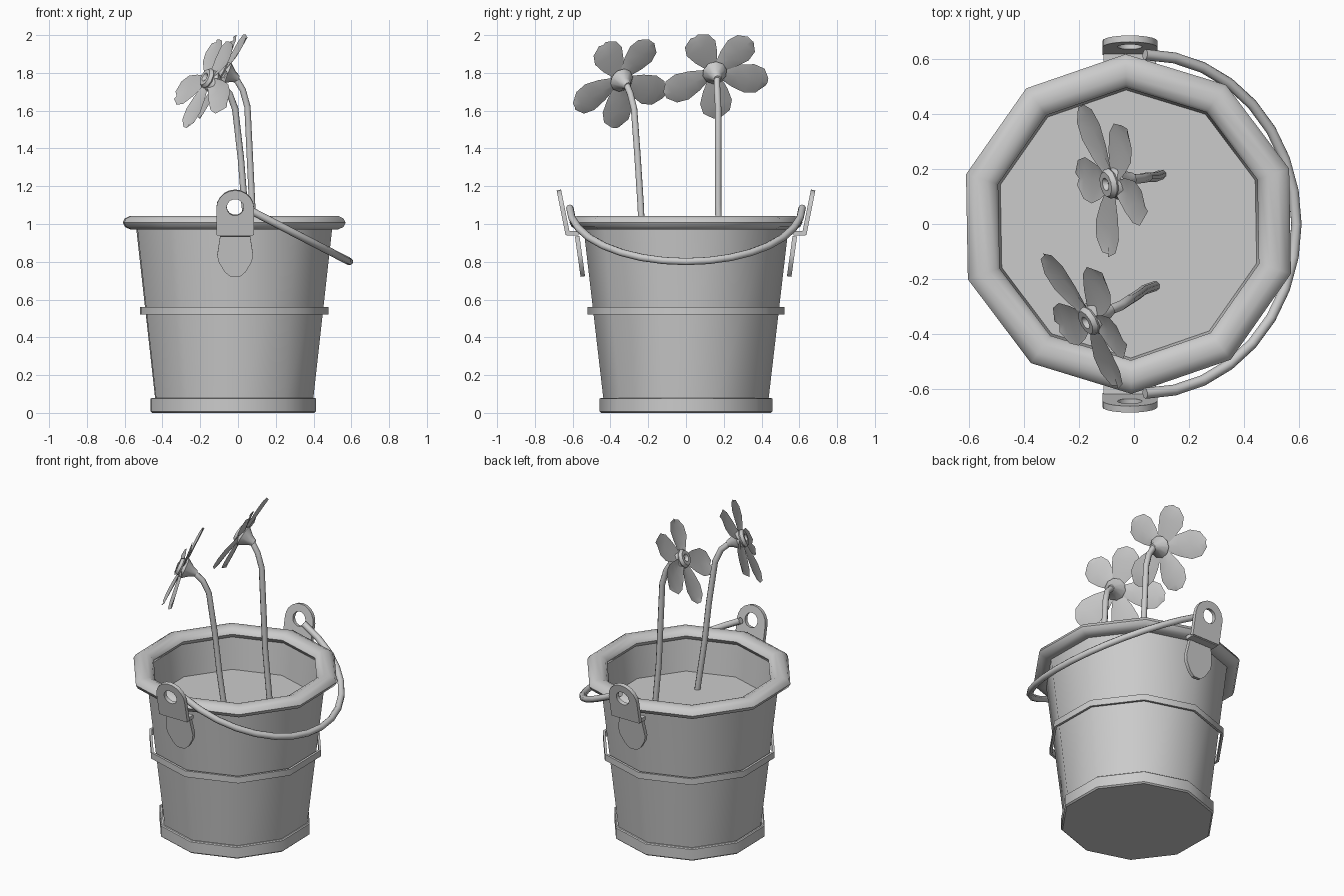
import bpy, bmesh
from math import sin, cos, pi, radians
from mathutils import Vector, Matrix

if "Cube" in bpy.data.objects:
    bpy.data.objects.remove(bpy.data.objects["Cube"])

CX = -0.02


def finish(name, bm, angle=40):
    bmesh.ops.recalc_face_normals(bm, faces=bm.faces)
    me = bpy.data.meshes.new(name)
    bm.to_mesh(me)
    bm.free()
    ob = bpy.data.objects.new(name, me)
    bpy.context.collection.objects.link(ob)
    smooth(ob, angle)
    return ob


def smooth(ob, angle=40):
    bpy.ops.object.select_all(action='DESELECT')
    ob.select_set(True)
    bpy.context.view_layer.objects.active = ob
    if ob.type == 'CURVE':
        bpy.ops.object.convert(target='MESH')
    bpy.ops.object.shade_smooth_by_angle(angle=radians(angle))


def lathe(name, prof, n=10, closed=False, matrix=None, cap=False):
    """Spin a (radius, z) profile into n flat sides."""
    bm = bmesh.new()
    rings = [[bm.verts.new((r * cos(radians(91) + 2 * pi * i / n),
                            r * sin(radians(91) + 2 * pi * i / n), z))
              for i in range(n)] for r, z in prof]
    pairs = list(zip(rings, rings[1:])) + ([(rings[-1], rings[0])] if closed else [])
    for a, b in pairs:
        for i in range(n):
            j = (i + 1) % n
            bm.faces.new((a[i], a[j], b[j], b[i]))
    if cap:
        bm.faces.new(rings[0])
        bm.faces.new(rings[-1])
    bm.transform(matrix or Matrix.Translation((CX, 0, 0)))
    return finish(name, bm)


def oval(r, z, a, b, n):
    return [(r + a * cos(2 * pi * i / n), z + b * sin(2 * pi * i / n)) for i in range(n)]


def tube(name, pts, radius):
    cu = bpy.data.curves.new(name, 'CURVE')
    cu.dimensions = '3D'
    cu.bevel_depth = radius
    cu.bevel_resolution = 2
    cu.use_fill_caps = True
    sp = cu.splines.new('POLY')
    sp.points.add(len(pts) - 1)
    for p, co in zip(sp.points, pts):
        p.co = (*co, 1)
    ob = bpy.data.objects.new(name, cu)
    bpy.context.collection.objects.link(ob)
    smooth(ob, 50)


def plate(name, outlines, origin, up, half):
    """Filled flat outline (later outlines are holes) standing along 'up'."""
    cu = bpy.data.curves.new(name, 'CURVE')
    cu.dimensions = '2D'
    cu.fill_mode = 'BOTH'
    cu.extrude = half
    for pts in outlines:
        sp = cu.splines.new('POLY')
        sp.points.add(len(pts) - 1)
        for p, co in zip(sp.points, pts):
            p.co = (*co, 0, 1)
        sp.use_cyclic_u = True
    ob = bpy.data.objects.new(name, cu)
    bpy.context.collection.objects.link(ob)
    x, y = Vector((1, 0, 0)), Vector(up).normalized()
    ob.matrix_world = Matrix.Translation(origin) @ Matrix((x, y, x.cross(y))).transposed().to_4x4()
    smooth(ob, 35)


# Bucket shell with inner wall, soil, rim
lathe("bucket_body", [(0.43, 0.01), (0.545, 1.0), (0.51, 1.0), (0.485, 0.77)])
lathe("soil", [(0.487, 0.785), (0.485, 0.77)], cap=True)
lathe("rim", oval(0.556, 1.007, 0.061, 0.038, 10), closed=True)
# Hoops standing slightly off the shell
lathe("middle_hoop", [(0.507, 0.52), (0.522, 0.52), (0.522, 0.56), (0.507, 0.56)], closed=True)
shift = Matrix.Translation((CX - 0.005, 0, 0))
lathe("base_hoop", [(0.44, 0.01), (0.448, 0.0), (0.457, 0.008), (0.457, 0.075),
                    (0.451, 0.08), (0.44, 0.08)], closed=True, matrix=shift)
lathe("bucket_floor", [(0.448, 0.0), (0.445, 0.012)], cap=True, matrix=shift)

# Handle lugs, mirrored front and back
arch = [(-0.1, 0), (0.1, 0)] + [(0.1 * cos(pi * i / 10), 0.14 + 0.1 * sin(pi * i / 10)) for i in range(11)]
hole = [(0.045 * cos(pi * i / 7), 0.148 + 0.045 * sin(pi * i / 7)) for i in range(14)]
half_tongue = [(0.08, 0), (0.095, -0.1), (0.088, -0.135), (0.055, -0.19), (0.025, -0.215)]
tongue = half_tongue + [(-x, z) for x, z in reversed(half_tongue)]
for s, side in ((-1, "front"), (1, "back")):
    plate(side + "_lug_ear", [arch, hole], (-0.015, s * 0.626, 0.945), (0, s * 0.2, 1), 0.012)
    plate(side + "_lug_tongue", [tongue], (-0.015, s * 0.576, 0.935), (0, s * 0.14, 1), 0.012)
    bm = bmesh.new()
    bmesh.ops.create_cube(bm, size=1)
    bm.transform(Matrix.Translation((-0.015, s * 0.6, 0.95)) @ Matrix.Diagonal((0.19, 0.064, 0.024, 1)))
    finish(side + "_lug_step", bm)

# Swinging handle
tube("handle", [(0.04 + 0.55 * cos(t), 0.615 * sin(t), 1.085 - 0.284 * cos(t))
                for t in [pi * (i / 16 - 0.5) for i in range(17)]], 0.02)


def flower(tag, stem, centre, normal, tips):
    c, n = Vector(centre), Vector(normal).normalized()
    tube(tag + "_stem", stem + [tuple(c - n * 0.07)], 0.018)
    m = Matrix.Translation(c) @ n.to_track_quat('Z', 'Y').to_matrix().to_4x4()
    lathe(tag + "_calyx", [(0.02, -0.085), (0.032, -0.055), (0.066, -0.01), (0.05, 0.008)], 10, matrix=m, cap=True)
    lathe(tag + "_centre", oval(0.035, 0.015, 0.022, 0.02, 6), 10, True, m)
    # Petals: single cupped sheets
    bm = bmesh.new()
    for tip in tips:
        d = Vector(tip) - c
        side = n.cross(d).normalized()
        rows = []
        for t, w in ((0.12, 0.03), (0.4, 0.066), (0.66, 0.086), (0.87, 0.072), (1.0, 0.022)):
            rows.append([bm.verts.new(c + d * t + side * w * k + n * (0.012 * abs(k) - 0.006))
                         for k in (-1, 0, 1)])
        for a, b in zip(rows, rows[1:]):
            for k in (0, 1):
                bm.faces.new((a[k], a[k + 1], b[k + 1], b[k]))
    finish(tag + "_petals", bm)


flower("back_flower",
       [(0.1, 0.18, 0.77), (0.075, 0.17, 1.1), (0.063, 0.17, 1.35), (0.05, 0.17, 1.62), (0.025, 0.165, 1.71)],
       (-0.075, 0.15, 1.805), (-1, -0.22, 0.51),
       [(-0.19, 0.43, 1.75), (-0.03, 0.345, 1.975), (0.045, 0.045, 1.99), (-0.1, -0.11, 1.68), (-0.205, 0.165, 1.56)])
flower("front_flower",
       [(0.078, -0.225, 0.77), (0.035, -0.24, 1.1), (0.015, -0.256, 1.35), (-0.015, -0.275, 1.61), (-0.045, -0.295, 1.69)],
       (-0.15, -0.345, 1.765), (-1, -0.54, 0.5),
       [(-0.33, -0.115, 1.68), (-0.12, -0.18, 1.965), (-0.03, -0.44, 1.95), (-0.065, -0.59, 1.62), (-0.275, -0.37, 1.51)])
